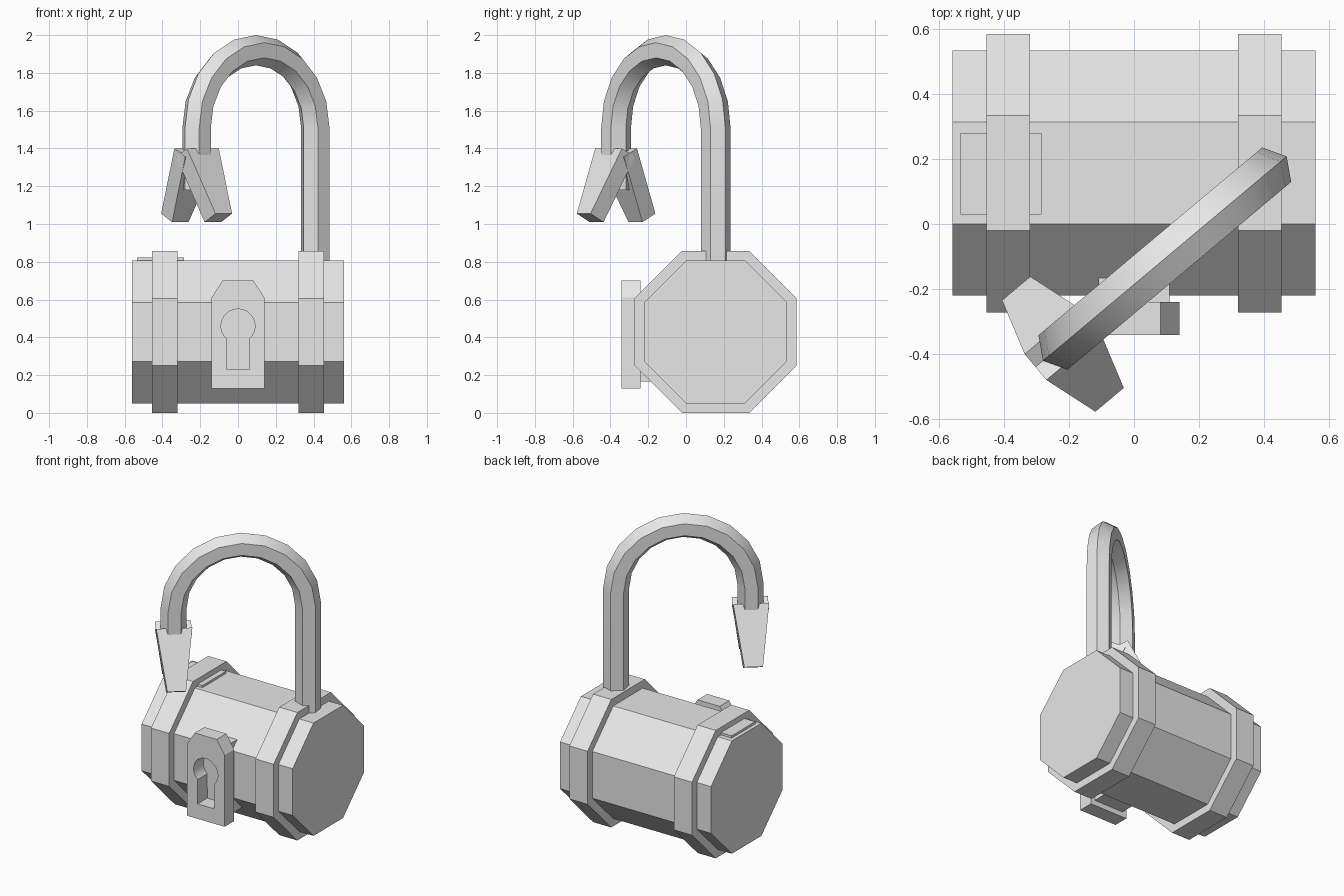
import bpy, bmesh
from math import pi, sin, cos, radians
from mathutils import Vector, Matrix

default = bpy.data.objects.get("Cube")
if default:
    bpy.data.objects.remove(default)

steel = bpy.data.materials.new("grey steel")
GREY = (0.8, 0.8, 0.8, 1)
steel.use_nodes = True
steel.diffuse_color = GREY
steel.node_tree.nodes["Principled BSDF"].inputs["Base Color"].default_value = GREY

AXIS_Y, AXIS_Z = 0.157, 0.429          # axis of the octagonal case
OCTAGON = [radians(22.5 + 45 * i) for i in range(8)]


def finish(name, bm, smooth=False):
    bmesh.ops.recalc_face_normals(bm, faces=bm.faces[:])
    mesh = bpy.data.meshes.new(name)
    bm.to_mesh(mesh)
    bm.free()
    mesh.materials.append(steel)
    obj = bpy.data.objects.new(name, mesh)
    bpy.context.collection.objects.link(obj)
    if smooth:
        bpy.ops.object.select_all(action='DESELECT')
        obj.select_set(True)
        bpy.context.view_layer.objects.active = obj
        bpy.ops.object.shade_smooth_by_angle(angle=radians(30))
    return obj


def loft(name, rings, smooth=False):
    """Skin a run of equal-length rings and cap both ends."""
    bm = bmesh.new()
    rows = [[bm.verts.new(p) for p in ring] for ring in rings]
    for a, b in zip(rows, rows[1:]):
        for i in range(len(a)):
            j = (i + 1) % len(a)
            bm.faces.new((a[i], a[j], b[j], b[i]))
    bm.faces.new(rows[0])
    bm.faces.new(rows[-1])
    return finish(name, bm, smooth)


def box(name, x0, x1, y0, y1, z0, z1):
    return loft(name, [[(x0, y0, z), (x1, y0, z), (x1, y1, z), (x0, y1, z)]
                       for z in (z0, z1)])


def octagon_prism(name, x0, x1, apothem):
    r = apothem / cos(pi / 8)
    return loft(name, [[(x, AXIS_Y + r * cos(a), AXIS_Z + r * sin(a))
                        for a in OCTAGON] for x in (x0, x1)])


# Case, its two bands and the low socket pad on top
octagon_prism("case", -0.56, 0.56, 0.378)
octagon_prism("right_band", -0.455, -0.32, 0.429)
octagon_prism("left_band", 0.32, 0.455, 0.429)
box("socket_pad", -0.535, -0.285, 0.03, 0.28, 0.78, 0.822)

# Keyhole plate, cut through by a round-topped slot
outline = [(-0.14, 0.13), (0.14, 0.13), (0.14, 0.61),
           (0.082, 0.70), (-0.082, 0.70), (-0.14, 0.61)]
arc = [radians(-48 + 276 * i / 20) for i in range(21)]
keyhole = [(0.09 * cos(a), 0.46 + 0.09 * sin(a)) for a in arc]
keyhole += [(-0.06, 0.23), (0.06, 0.23)]
bm = bmesh.new()
for loop in (outline, keyhole):
    vs = [bm.verts.new((x, -0.342, z)) for x, z in loop]
    for i, v in enumerate(vs):
        bm.edges.new((v, vs[(i + 1) % len(vs)]))
bmesh.ops.triangle_fill(bm, edges=bm.edges[:], use_beauty=True, normal=(0, -1, 0))
ext = bmesh.ops.extrude_face_region(bm, geom=bm.faces[:], use_keep_orig=True)
bmesh.ops.translate(bm, vec=(0, 0.102, 0),
                    verts=[g for g in ext["geom"] if isinstance(g, bmesh.types.BMVert)])
finish("keyhole_plate", bm, True)
box("plate_backing", -0.11, 0.11, -0.24, -0.1, 0.165, 0.64)

# Shackle plane: u runs across the arch, w is its normal
u = Vector((cos(radians(40)), sin(radians(40)), 0))
w = Vector((u.y, -u.x, 0))
up = Vector((0, 0, 1))
ARCH = 0.41
hinge = Vector((0.409, AXIS_Y, 0))
centre = hinge - u * ARCH + up * 1.51


def hexagon(point, radial):
    return [point + (radial * cos(i * pi / 3) + w * sin(i * pi / 3)) * 0.08
            for i in range(6)]


# Shackle: six-sided bar swept up the post, round the arch and down to the tip
rings = [hexagon(hinge + up * 0.7, u)]
for i in range(11):
    radial = u * cos(i * pi / 10) + up * sin(i * pi / 10)
    rings.append(hexagon(centre + radial * ARCH, radial))
tip = hinge - u * (2 * ARCH)
rings.append(hexagon(tip + up * 1.18, -u))
loft("shackle", rings, True)

# Two crossed, tapering prongs at the free end
for name, side in (("front_prong", 1), ("back_prong", -1)):
    ends = []
    for half, outer, inner in ((0.11, (0.052, 1.40), (-0.038, 1.355)),
                               (0.057, (0.224, 1.055), (0.134, 1.01))):
        ends.append([tip + u * (half * s) + w * (side * p) + up * z
                     for s, (p, z) in ((-1, outer), (1, outer), (1, inner), (-1, inner))])
    loft(name, ends)
